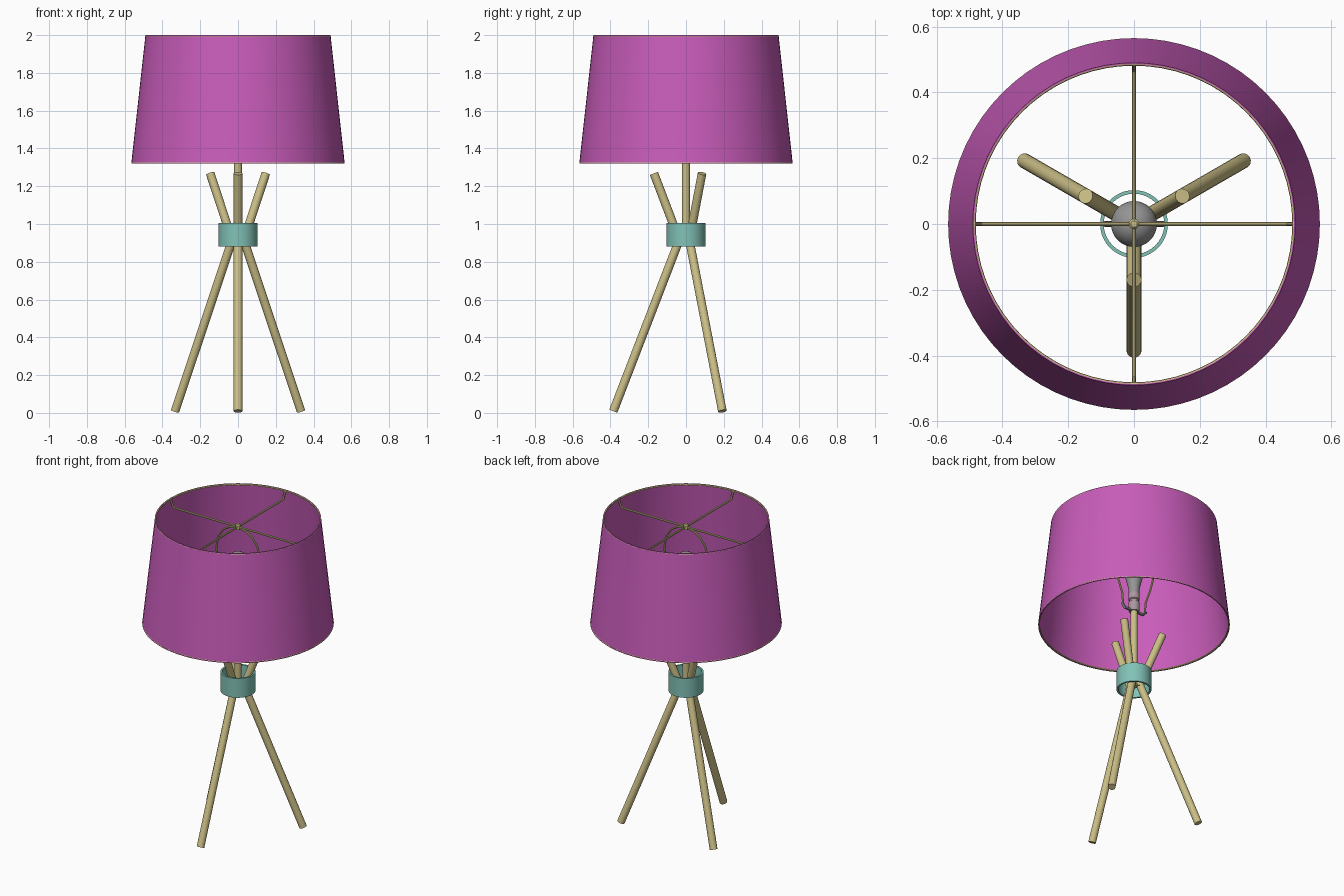
import bpy, bmesh, math
from mathutils import Vector

old = bpy.data.objects.get("Cube")
if old:
    bpy.data.objects.remove(old, do_unlink=True)


def material(name, rgb):
    m = bpy.data.materials.new(name)
    m.use_nodes = True
    col = (*rgb, 1.0)
    m.diffuse_color = col
    bsdf = m.node_tree.nodes["Principled BSDF"]
    bsdf.inputs["Base Color"].default_value = col
    bsdf.inputs["Roughness"].default_value = 0.6
    return m


MAGENTA = material("magenta fabric", (0.58, 0.107, 0.49))
TAN = material("tan wood", (0.60, 0.52, 0.24))
TEAL = material("teal band", (0.22, 0.54, 0.47))
GREY = material("grey bulb", (0.30, 0.30, 0.30))
ROSE = material("rose grey socket", (0.42, 0.31, 0.35))


def finish(name, bm, mat):
    bmesh.ops.recalc_face_normals(bm, faces=bm.faces)
    mesh = bpy.data.meshes.new(name)
    bm.to_mesh(mesh)
    bm.free()
    mesh.materials.append(mat)
    obj = bpy.data.objects.new(name, mesh)
    bpy.context.collection.objects.link(obj)
    bpy.ops.object.select_all(action="DESELECT")
    obj.select_set(True)
    bpy.context.view_layer.objects.active = obj
    bpy.ops.object.shade_smooth_by_angle(angle=math.radians(35))
    return obj


def lathe(name, profile, mat, sides=32, closed=False):
    """Spin a (radius, height) profile round the z axis."""
    bm = bmesh.new()
    pts = profile + profile[:1] if closed else profile
    verts = [bm.verts.new((r, 0, z)) for r, z in pts]
    edges = [bm.edges.new(pair) for pair in zip(verts, verts[1:])]
    bmesh.ops.spin(bm, geom=verts + edges, cent=(0, 0, 0), axis=(0, 0, 1),
                   angle=math.tau, steps=sides, use_duplicate=False)
    bmesh.ops.remove_doubles(bm, verts=bm.verts, dist=1e-4)
    return finish(name, bm, mat)


def rod(name, points, radius, mat, sides=16):
    """Sweep a round section along a path, with flat capped ends."""
    pts = [Vector(p) for p in points]
    bm = bmesh.new()
    rings = []
    for i, p in enumerate(pts):
        d = (pts[min(i + 1, len(pts) - 1)] - pts[max(i - 1, 0)]).normalized()
        # every path lies in a vertical plane, so its normal is a stable side axis
        chord = next(q - pts[0] for q in pts if (q - pts[0]).xy.length > 1e-4) \
            if any((q - pts[0]).xy.length > 1e-4 for q in pts) else Vector((1, 0, 0))
        side = Vector((-chord.y, chord.x, 0)).normalized()
        up = d.cross(side)
        rings.append([bm.verts.new(p + radius * (math.cos(a) * side + math.sin(a) * up))
                      for a in (math.tau * k / sides for k in range(sides))])
    for a, b in zip(rings, rings[1:]):
        for k in range(sides):
            n = (k + 1) % sides
            bm.faces.new((a[k], a[n], b[n], b[k]))
    bm.faces.new(rings[0])
    bm.faces.new(rings[-1])
    return finish(name, bm, mat)


def torus(name, radius, z, thick, mat):
    section = [(radius + thick * math.cos(math.tau * k / 8),
                z + thick * math.sin(math.tau * k / 8)) for k in range(8)]
    return lathe(name, section, mat, 72, closed=True)


# Tapered drum shade with wire rims
lathe("shade", [(0.565, 1.32), (0.49, 2.0), (0.486, 2.0), (0.561, 1.32)],
      MAGENTA, 72, closed=True)
torus("top_rim_wire", 0.486, 1.994, 0.005, TAN)
torus("bottom_rim_wire", 0.56, 1.326, 0.005, TAN)

# Three legs, pinched together inside the band
for name, deg in (("front_leg", -90), ("left_leg", 30), ("right_leg", 150)):
    c, s = math.cos(math.radians(deg)), math.sin(math.radians(deg))
    for part, path in (("lower", [(0.385, 0.009), (0.03, 0.93)]),
                       ("upper", [(0.03, 0.90), (0.17, 1.268)])):
        rod(f"{name}_{part}", [(r * c, r * s, z) for r, z in path], 0.023, TAN)

# Open collar and centre post
lathe("collar_band", [(0.103, 0.88), (0.103, 1.005), (0.092, 1.005), (0.092, 0.88)],
      TEAL, 40, closed=True)
rod("centre_post", [(0, 0, 0.9), (0, 0, 1.42)], 0.021, TAN)

# Socket and bulb
lathe("socket", [(0, 1.41), (0.03, 1.41), (0.034, 1.42), (0.034, 1.47), (0.028, 1.475),
                 (0.028, 1.485), (0.034, 1.49), (0.034, 1.53), (0, 1.53)], ROSE)
globe = [(0.07 * math.cos(a), 1.71 + 0.07 * math.sin(a))
         for a in (math.radians(-25 + 115 * k / 12) for k in range(13))]
lathe("bulb", [(0, 1.52), (0.03, 1.52), (0.034, 1.57), (0.048, 1.63)] + globe, GREY)

# Harp: saddle bar and bowed wires up to the hub
rod("harp_saddle", [(-0.09, 0, 1.44), (-0.07, 0, 1.415), (0.07, 0, 1.415), (0.09, 0, 1.44)],
    0.009, GREY, 10)
for name, s in (("left", 1), ("right", -1)):
    rod(f"harp_wire_{name}",
        [(s * x, 0, z) for x, z in ((0.085, 1.43), (0.088, 1.5), (0.125, 1.6), (0.15, 1.7),
                                    (0.155, 1.78), (0.14, 1.85), (0.105, 1.9),
                                    (0.06, 1.93), (0, 1.94))], 0.006, TAN, 8)

# Spider arms with upturned ends, and the hub
for i in range(4):
    c, s = math.cos(i * math.pi / 2), math.sin(i * math.pi / 2)
    rod(f"spider_arm_{i + 1}",
        [(r * c, r * s, z) for r, z in ((0, 1.945), (0.455, 1.945), (0.468, 1.952),
                                        (0.486, 1.994))], 0.006, TAN, 8)
lathe("hub_finial", [(0, 1.93), (0.016, 1.93), (0.016, 1.958), (0.01, 1.964), (0, 1.964)],
      TAN, 16)
